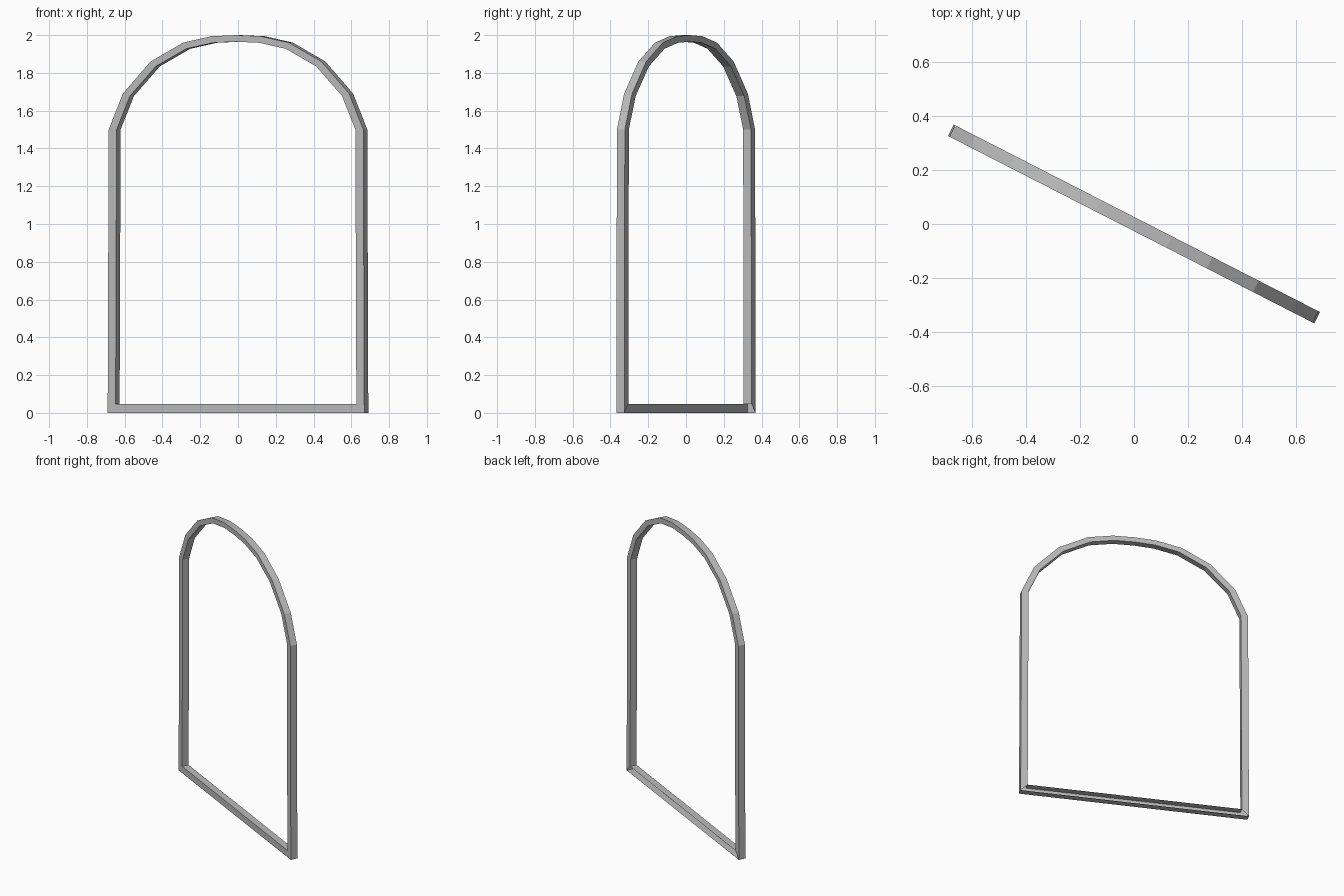
import bpy
import bmesh
from math import radians
from mathutils import Matrix

cube = bpy.data.objects.get("Cube")
if cube:
    bpy.data.objects.remove(cube, do_unlink=True)

HALF_DEPTH = 0.0235
BAR = 0.047
SPRING = 1.5      # height where the arch begins
TURN = radians(-27.1)

# One plain grey material
grey = bpy.data.materials.new("grey frame")
grey.use_nodes = True
colour = (0.5, 0.5, 0.5, 1)
grey.diffuse_color = colour
grey.node_tree.nodes["Principled BSDF"].inputs["Base Color"].default_value = colour

# Half outline of the arch, from the spring line to the crown
arch = [(0.757, SPRING), (0.673, 1.69), (0.508, 1.86), (0.315, 1.96), (0.147, 1.994)]


def mirrored(points, crown):
    return points + [crown] + [(-x, z) for x, z in reversed(points)]


def inner_arch(x, z):
    return x * 0.938, SPRING + (z - SPRING) * 0.93


outer = mirrored([(0.763, 0)] + arch, (0, 2))
inner = mirrored([(0.763 - BAR, BAR)] + [inner_arch(*p) for p in arch], inner_arch(0, 2))

# Square section swept round the closed outline, mitred at the lower corners
bm = bmesh.new()
sections = []
for (ox, oz), (ix, iz) in zip(outer, inner):
    corners = [(ox, -HALF_DEPTH, oz), (ox, HALF_DEPTH, oz),
               (ix, HALF_DEPTH, iz), (ix, -HALF_DEPTH, iz)]
    sections.append([bm.verts.new(c) for c in corners])

for i, a in enumerate(sections):
    b = sections[(i + 1) % len(sections)]
    for k in range(4):
        n = (k + 1) % 4
        bm.faces.new((a[k], a[n], b[n], b[k]))
bmesh.ops.recalc_face_normals(bm, faces=bm.faces)

# The sill is an open channel at the back
open_back = [f for f in bm.faces
             if f.normal.y > 0.9 and all(v.co.z < 0.1 for v in f.verts)]
bmesh.ops.delete(bm, geom=open_back, context='FACES_ONLY')

bmesh.ops.transform(bm, matrix=Matrix.Rotation(TURN, 4, 'Z'), verts=bm.verts)
mesh = bpy.data.meshes.new("arched_frame")
bm.to_mesh(mesh)
bm.free()
mesh.materials.append(grey)
frame = bpy.data.objects.new("arched_frame", mesh)
bpy.context.collection.objects.link(frame)
